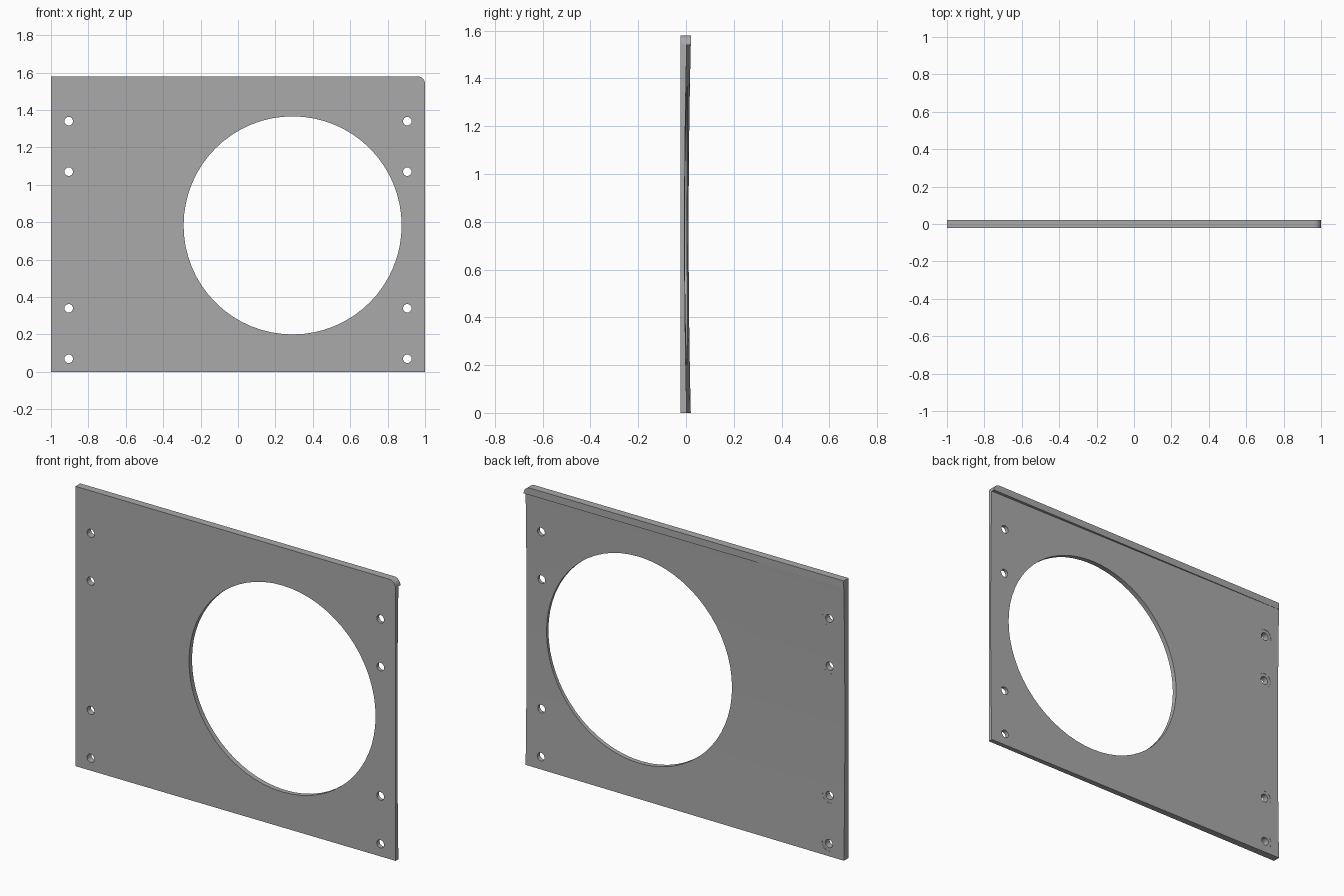
import bpy, bmesh
from math import cos, sin, pi

cube = bpy.data.objects.get("Cube")
if cube:
    bpy.data.objects.remove(cube)

HEIGHT, FRONT, BACK = 1.58, -0.022, 0.021
LIP_Z, CORNER = 1.54, 0.04

grey = bpy.data.materials.new("plain grey")
grey.use_nodes = True
grey.diffuse_color = (0.4, 0.4, 0.4, 1)
grey.node_tree.nodes["Principled BSDF"].inputs["Base Color"].default_value = (0.4, 0.4, 0.4, 1)


def back_y(x, z):
    """Hollowed back face: thins toward +x and toward mid height."""
    t = 2 * z / LIP_Z - 1
    return 0.0025 - 0.0085 * x + 0.009 * (t * t - 1) + 0.009


def loft(name, ring_a, ring_b):
    """Solid between two matching rings of points."""
    bm = bmesh.new()
    a = [bm.verts.new(p) for p in ring_a]
    b = [bm.verts.new(p) for p in ring_b]
    bm.faces.new(a)
    bm.faces.new(b[::-1])
    for i in range(len(a)):
        j = (i + 1) % len(a)
        bm.faces.new((a[j], a[i], b[i], b[j]))
    bmesh.ops.recalc_face_normals(bm, faces=bm.faces[:])
    mesh = bpy.data.meshes.new(name)
    bm.to_mesh(mesh)
    bm.free()
    mesh.materials.append(grey)
    obj = bpy.data.objects.new(name, mesh)
    bpy.context.collection.objects.link(obj)
    return obj


def prism(name, outline, y0, y1):
    return loft(name, [(x, y0, z) for x, z in outline], [(x, y1, z) for x, z in outline])


def circle(x, z, r, n):
    return [(x + r * cos(2 * pi * i / n), z + r * sin(2 * pi * i / n)) for i in range(n)]


def section(x):
    """Cross-section with flat front, top lip and hollowed back."""
    curve = [(x, back_y(x, LIP_Z * i / 16), LIP_Z * i / 16) for i in range(17)]
    return [(x, FRONT, HEIGHT), (x, FRONT, 0)] + curve + [(x, BACK, LIP_Z), (x, BACK, HEIGHT)]


def cut(obj, cutter, operation="DIFFERENCE"):
    mod = obj.modifiers.new(cutter.name, "BOOLEAN")
    mod.operation = operation
    mod.solver = "EXACT"
    mod.object = cutter
    bpy.context.view_layer.objects.active = obj
    bpy.ops.object.modifier_apply(modifier=mod.name)
    bpy.data.objects.remove(cutter)


plate = loft("mounting_plate", section(-1), section(1))

# Rounded upper corner
arc = [(1 - CORNER + CORNER * cos(a * pi / 16), HEIGHT - CORNER + CORNER * sin(a * pi / 16))
       for a in range(9)]
cut(plate, prism("corner_round", [(-1.2, -0.2), (1, -0.2)] + arc + [(-1.2, HEIGHT)], -0.2, 0.2),
    "INTERSECT")

# Large round opening
cut(plate, prism("opening", circle(0.292, 0.783, 0.583, 64), -0.2, 0.2))

# Screw holes, with shallow spot faces on the thick side
for z in (0.07, 0.34, 1.07, 1.34):
    seat_y = back_y(-0.905, z) - 0.0008
    cut(plate, prism("spot_face", circle(-0.905, z, 0.042, 32), seat_y, 0.2))
    for x in (-0.905, 0.905):
        cut(plate, prism("screw_hole", circle(x, z, 0.023, 24), -0.2, 0.2))

bpy.ops.object.select_all(action="DESELECT")
plate.select_set(True)
bpy.context.view_layer.objects.active = plate
bpy.ops.object.shade_smooth_by_angle(angle=0.4)
